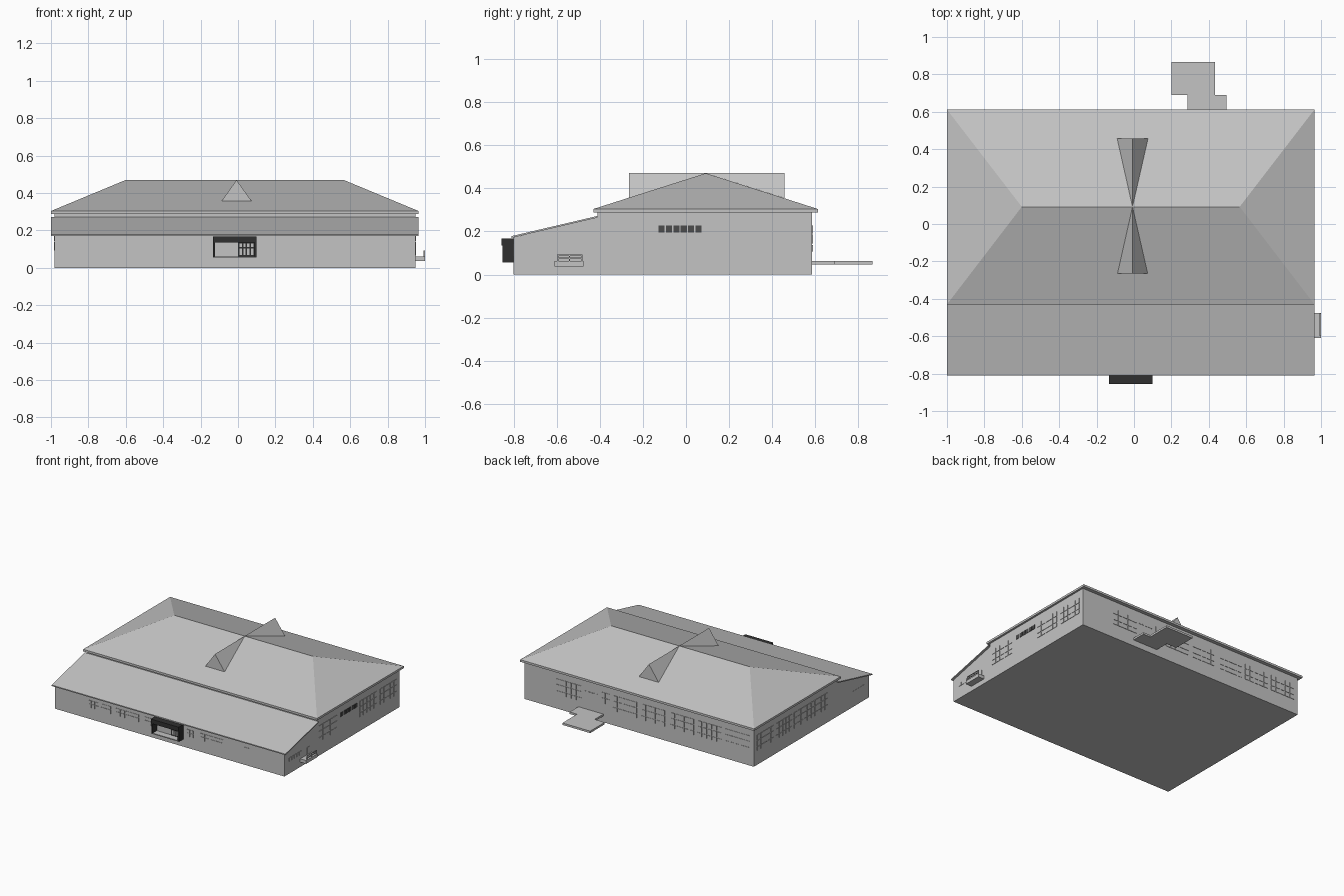
import bpy, bmesh

cube = bpy.data.objects.get("Cube")
if cube:
    bpy.data.objects.remove(cube, do_unlink=True)


def material(name, value):
    m = bpy.data.materials.new(name)
    m.use_nodes = True
    colour = (value, value, value, 1)
    m.diffuse_color = colour
    m.node_tree.nodes["Principled BSDF"].inputs["Base Color"].default_value = colour
    return m


GREY = material("light grey", 0.55)
DARK = material("near black", 0.03)
SHADE = material("dark glass", 0.07)


def finish(name, bm, mat):
    bmesh.ops.recalc_face_normals(bm, faces=bm.faces)
    me = bpy.data.meshes.new(name)
    bm.to_mesh(me)
    bm.free()
    me.materials.append(mat)
    ob = bpy.data.objects.new(name, me)
    bpy.context.collection.objects.link(ob)
    return ob


def add_box(bm, x, y, z):
    """Add a box spanning the three given ranges."""
    verts = bmesh.ops.create_cube(bm, size=1)["verts"]
    for v in verts:
        for i, r in enumerate((x, y, z)):
            v.co[i] = (r[0] + r[1]) / 2 + v.co[i] * abs(r[1] - r[0])


def box(name, x, y, z, mat=GREY):
    bm = bmesh.new()
    add_box(bm, x, y, z)
    return finish(name, bm, mat)


def extrude_x(name, profile, x0, x1, mat=GREY):
    """Extrude a (y, z) profile along x."""
    bm = bmesh.new()
    face = bm.faces.new([bm.verts.new((x0, y, z)) for y, z in profile])
    out = bmesh.ops.extrude_face_region(bm, geom=[face])["geom"]
    bmesh.ops.translate(bm, vec=(x1 - x0, 0, 0),
                        verts=[g for g in out if isinstance(g, bmesh.types.BMVert)])
    return finish(name, bm, mat)


def hull(name, points, mat=GREY):
    bm = bmesh.new()
    for p in points:
        bm.verts.new(p)
    bmesh.ops.convex_hull(bm, input=bm.verts)
    bmesh.ops.dissolve_limit(bm, angle_limit=0.01, verts=bm.verts, edges=bm.edges)
    return finish(name, bm, mat)


# Wall planes
LEFT, RIGHT, FRONT, BACK = 0.95, -0.98, -0.80, 0.585
WALLS = {"left": (0, LEFT), "right": (0, RIGHT), "front": (1, FRONT), "back": (1, BACK)}


def window(name, wall, a0, a1, rows, cols, mat=GREY, gap=0.006, depth=0.003):
    """Grid of thin panes on a wall; rows lists the z edges."""
    axis, plane = WALLS[wall]
    bm = bmesh.new()
    step = (a1 - a0) / cols
    across = (plane - depth, plane + depth)
    for c in range(cols):
        along = (a0 + c * step + gap / 2, a0 + (c + 1) * step - gap / 2)
        for low, high in zip(rows, rows[1:]):
            z = (low + gap / 2, high - gap / 2)
            if axis == 0:
                add_box(bm, across, along, z)
            else:
                add_box(bm, along, across, z)
    return finish(name, bm, mat)


# Walls and roofs
extrude_x("walls", [(FRONT, 0), (BACK, 0), (BACK, 0.292), (-0.41, 0.292),
                    (-0.41, 0.265), (FRONT, 0.172)], RIGHT, LEFT)
extrude_x("low_roof", [(-0.81, 0.17), (-0.81, 0.178), (-0.41, 0.272), (-0.41, 0.264)],
          -1.0, 0.965)
corners = [(x, y, z) for x in (-1.0, 0.965) for y in (-0.43, 0.612) for z in (0.288, 0.304)]
hull("hip_roof", corners + [(-0.60, 0.092, 0.47), (0.565, 0.092, 0.47)])
for name, y in (("front_dormer", -0.265), ("back_dormer", 0.457)):
    hull(name, [(-0.09, y, 0.354), (0.075, y, 0.354), (-0.008, y, 0.47), (-0.008, 0.092, 0.47)])

# Tall windows
TALL = [0.105, 0.14, 0.188, 0.23]
for i, (a, b) in enumerate([(-0.39, -0.165), (0.10, 0.31), (0.345, 0.55)]):
    window(f"left_window_{i}", "left", a, b, TALL, 5)
for i, (a, b) in enumerate([(-0.30, -0.10), (-0.09, 0.105), (0.125, 0.325), (0.345, 0.55)]):
    window(f"right_window_{i}", "right", a, b, TALL, 5)
for i, (a, b) in enumerate([(0.465, 0.68), (0, 0.206), (-0.236, -0.036), (-0.479, -0.278),
                            (-0.713, -0.504), (-0.947, -0.738)]):
    window(f"back_window_{i}", "back", a, b, TALL, 5)
window("back_narrow_window", "back", 0.23, 0.30, TALL[1:], 2)
window("back_vents", "back", 0.32, 0.45, [0.19, 0.205], 5, gap=0.01)
window("high_strip_window", "left", -0.13, 0.075, [0.193, 0.23], 6, SHADE)

# Low windows
for wall in ("left", "right"):
    window(f"{wall}_low_window", wall, -0.745, -0.595, [0.092, 0.122], 5, gap=0.004)
for i, (a, b, n) in enumerate([(-0.70, -0.61, 3), (-0.59, -0.507, 3), (-0.465, -0.272, 5),
                               (-0.23, -0.166, 2), (0.128, 0.187, 2), (0.246, 0.438, 5)]):
    window(f"front_window_{i}", "front", a, b, [0.085, 0.118, 0.144], n, gap=0.004)
window("front_small_window", "front", 0.608, 0.657, [0.102, 0.138], 1)

# Front porch
box("porch_canopy", (-0.134, 0.10), (-0.855, FRONT), (0.135, 0.168), DARK)
for name, x in (("porch_right_side", -0.134), ("porch_left_side", 0.088)):
    box(name, (x, x + 0.012), (-0.85, FRONT), (0.058, 0.15), DARK)
box("porch_floor", (-0.134, 0.10), (-0.85, FRONT), (0.055, 0.062))
window("door_surround", "front", 0, 0.088, [0.062, 0.138], 1, DARK, gap=0)
window("door_panes", "front", 0.004, 0.086, [0.066, 0.108, 0.134], 4, gap=0.008, depth=0.006)

# Side landing with railings
box("side_landing", (LEFT, 1.0), (-0.61, -0.475), (0.037, 0.062))
for i, y in enumerate((-0.595, -0.54, -0.482)):
    box(f"landing_post_{i}", (0.993, 0.999), (y - 0.003, y + 0.003), (0.06, 0.09))
for i, z in enumerate((0.073, 0.087)):
    box(f"landing_rail_{i}", (0.993, 0.999), (-0.598, -0.479), (z, z + 0.005))
window("side_door", "left", -0.53, -0.495, [0.062, 0.12], 1)

# Back deck
box("deck_inner", (0.285, 0.495), (BACK, 0.69), (0.047, 0.062))
box("deck_outer", (0.20, 0.433), (0.69, 0.865), (0.047, 0.062))
